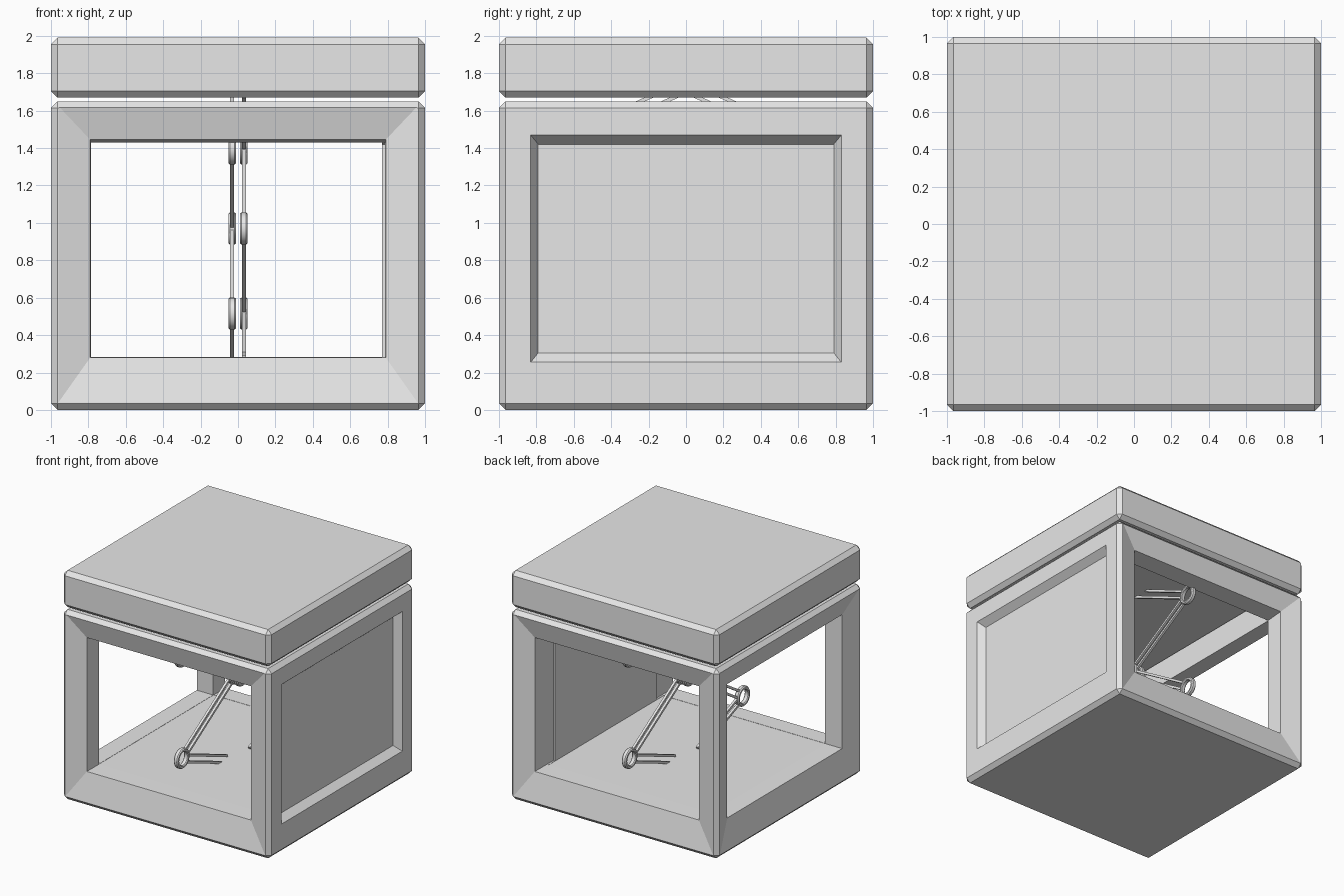
import bpy, bmesh, math
from mathutils import Matrix, Vector

if "Cube" in bpy.data.objects:
    bpy.data.objects.remove(bpy.data.objects["Cube"])

grey = bpy.data.materials.new("light_grey")
grey.diffuse_color = (0.8, 0.8, 0.8, 1)
grey.use_nodes = True
grey.node_tree.nodes["Principled BSDF"].inputs["Base Color"].default_value = grey.diffuse_color


def add_object(name, bm):
    bmesh.ops.recalc_face_normals(bm, faces=bm.faces)
    mesh = bpy.data.meshes.new(name)
    bm.to_mesh(mesh)
    bm.free()
    mesh.materials.append(grey)
    obj = bpy.data.objects.new(name, mesh)
    bpy.context.collection.objects.link(obj)
    return obj


def box(name, lo, hi, bevel=0):
    bm = bmesh.new()
    bmesh.ops.create_cube(bm, size=1)
    lo, hi = Vector(lo), Vector(hi)
    for v in bm.verts:
        v.co = (lo + hi) / 2 + Vector(a * b for a, b in zip(v.co, hi - lo))
    if bevel:
        bmesh.ops.bevel(bm, geom=bm.edges[:], offset=bevel, segments=1, affect='EDGES')
    return add_object(name, bm)


def loft(name, rings, angle):
    """Stack of rectangles (depth, half_width, z_low, z_high), facing -y, then turned."""
    bm = bmesh.new()
    loops = [[bm.verts.new((x, y, z)) for x, z in ((-w, a), (w, a), (w, b), (-w, b))]
             for y, w, a, b in rings]
    for p, q in zip(loops, loops[1:]):
        for i in range(4):
            j = (i + 1) % 4
            bm.faces.new((p[i], p[j], q[j], q[i]))
    bm.faces.new(loops[0])
    bm.faces.new(loops[-1])
    bmesh.ops.rotate(bm, verts=bm.verts, matrix=Matrix.Rotation(angle, 3, 'Z'))
    return add_object(name, bm)


def carve(target, cutter):
    mod = target.modifiers.new("cut", 'BOOLEAN')
    mod.operation, mod.solver, mod.object = 'DIFFERENCE', 'EXACT', cutter
    bpy.context.view_layer.objects.active = target
    bpy.ops.object.modifier_apply(modifier=mod.name)
    bpy.data.objects.remove(cutter)


# Lid and hollow body
box("lid", (-1, -1, 1.67), (1, 1, 1.99), 0.035)
body = box("body_frame", (-1, -1, 0), (1, 1, 1.65), 0.035)
carve(body, box("cavity_cutter", (-0.79, -0.79, 0.28), (0.77, 0.79, 2)))

# Sloped openings at front, left and back
opening = [(-1.01, 0.994, -0.008, 1.66), (-0.95, 0.79, 0.28, 1.445), (-0.7, 0.785, 0.283, 1.42)]
for angle in (0, -math.pi / 2, math.pi):
    carve(body, loft("opening_cutter", opening, angle))

# Recessed panel on the right side
panel = [(-1.01, 0.837, 0.247, 1.478), (-0.94, 0.79, 0.305, 1.42)]
carve(body, loft("panel_cutter", panel, math.pi / 2))


# Folding arm parts
def ring(name, x, y, z):
    profile = [(0.058, -0.014), (0.064, -0.021), (0.078, -0.021), (0.086, -0.012),
               (0.086, 0.012), (0.078, 0.021), (0.064, 0.021), (0.058, 0.014)]
    n, m = 24, len(profile)
    bm = bmesh.new()
    verts = [[bm.verts.new((x + w, y + r * math.cos(k * math.tau / n), z + r * math.sin(k * math.tau / n)))
              for r, w in profile] for k in range(n)]
    for k in range(n):
        a, b = verts[k], verts[(k + 1) % n]
        for i in range(m):
            j = (i + 1) % m
            bm.faces.new((a[i], a[j], b[j], b[i]))
    obj = add_object(name, bm)
    bpy.ops.object.select_all(action='DESELECT')
    obj.select_set(True)
    bpy.context.view_layer.objects.active = obj
    bpy.ops.object.shade_smooth_by_angle(angle=math.radians(35))


def twin_bars(name, x, start, end):
    (y0, z0), (y1, z1) = start, end
    length, slope = math.hypot(y1 - y0, z1 - z0), math.atan2(z1 - z0, y1 - y0)
    place = Matrix.Translation((x, (y0 + y1) / 2, (z0 + z1) / 2)) @ Matrix.Rotation(slope, 4, 'X')
    bm = bmesh.new()
    for side in (-1, 1):
        size = Matrix.Diagonal((0.021, length - 0.13, 0.02, 1))
        bmesh.ops.create_cube(bm, size=1, matrix=place @ Matrix.Translation((0, 0, 0.028 * side)) @ size)
    add_object(name, bm)


# Two mirrored zigzag arms from the floor up to the lid
for label, side in (("front", -1), ("back", 1)):
    x = 0.031 * side
    joints = [(0.06 * side, 0.25), (0.73 * side, 0.515), (0, 0.97), (0.73 * side, 1.397), (0, 1.73)]
    for i, (p, q) in enumerate(zip(joints, joints[1:])):
        twin_bars(f"{label}_arm_{i + 1}", x, p, q)
    for i, (y, z) in enumerate(joints[1:4]):
        ring(f"{label}_joint_ring_{i + 1}", x, y, z)
